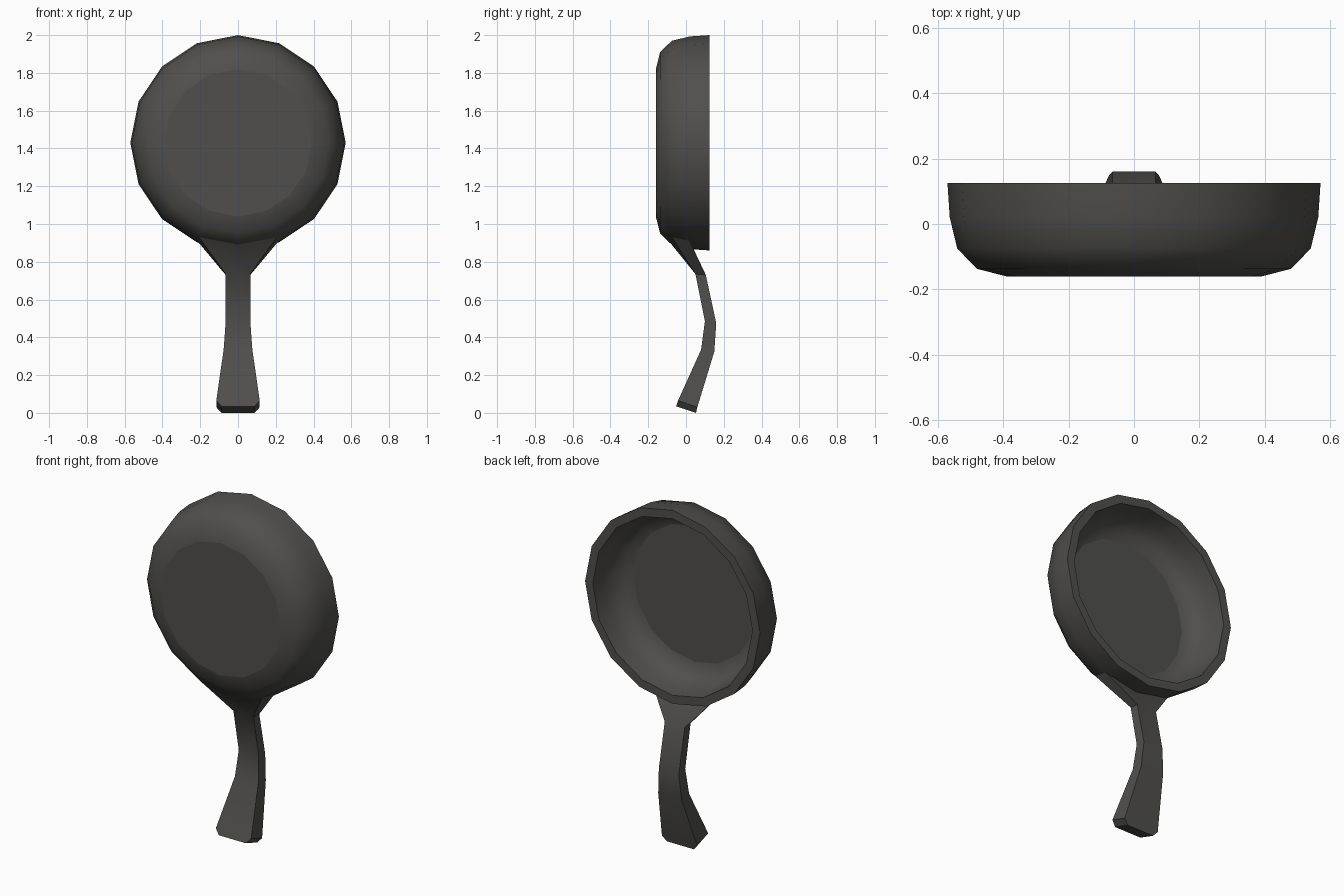
import bpy, bmesh, math

if "Cube" in bpy.data.objects:
    bpy.data.objects.remove(bpy.data.objects["Cube"])

iron = bpy.data.materials.new("dark_iron")
iron.diffuse_color = (0.08, 0.078, 0.074, 1)
iron.use_nodes = True
iron.node_tree.nodes["Principled BSDF"].inputs["Base Color"].default_value = iron.diffuse_color


def loft(name, rings, cap_start=True):
    """Skin equal-length rings of points, cap the ends and keep cap edges crisp."""
    bm = bmesh.new()
    loops = [[bm.verts.new(p) for p in ring] for ring in rings]
    n = len(loops[0])
    for a, b in zip(loops, loops[1:]):
        for i in range(n):
            j = (i + 1) % n
            bm.faces.new((a[i], a[j], b[j], b[i]))
    if cap_start:
        bm.faces.new(loops[0])
    bm.faces.new(loops[-1])
    bmesh.ops.recalc_face_normals(bm, faces=bm.faces)
    mesh = bpy.data.meshes.new(name)
    bm.to_mesh(mesh)
    bm.free()
    mesh.materials.append(iron)
    obj = bpy.data.objects.new(name, mesh)
    bpy.context.collection.objects.link(obj)
    bpy.ops.object.select_all(action='DESELECT')
    obj.select_set(True)
    bpy.context.view_layer.objects.active = obj
    bpy.ops.object.shade_smooth_by_angle(angle=math.radians(32))
    ends = (set(range(n)), set(range(n * (len(rings) - 1), n * len(rings))))
    for edge in mesh.edges:
        if any(set(edge.vertices) <= end for end in ends):
            edge.use_edge_sharp = True
    return obj


# Pan bowl: 16-sided (radius, y) profile, outside base to rim to inner floor
SIDES, CENTRE_Z = 16, 1.43
profile = [(0.39, -0.16), (0.48, -0.137), (0.54, -0.075), (0.563, 0.02),
           (0.57, 0.125), (0.52, 0.125), (0.51, 0.04), (0.49, -0.02),
           (0.45, -0.065), (0.40, -0.08)]


def bowl_point(step, r, y):
    a = 2 * math.pi * step / SIDES
    return (r * math.sin(a), y, CENTRE_Z + r * math.cos(a))


loft("pan_bowl", [[bowl_point(i, r, y) for i in range(SIDES)] for r, y in profile])

# Handle: root ring sits on the bowl wall, then stations of
# (front y, front z, back y, back z, half width)
front, back = profile[2], profile[3]
root = [bowl_point(i, *front) for i in (9, 8, 7)] + [bowl_point(i, *back) for i in (7, 8, 9)]
stations = [(0.05, 0.735, 0.105, 0.73, 0.065),
            (0.10, 0.485, 0.16, 0.475, 0.065),
            (0.08, 0.335, 0.15, 0.325, 0.076),
            (-0.042, 0.065, 0.06, 0.03, 0.115),
            (-0.052, 0.035, 0.053, 0.0, 0.088)]
loft("handle", [root] + [[(x * w, fy, fz) for x in (-1, 0, 1)] +
                         [(x * w, by, bz) for x in (1, 0, -1)]
                         for fy, fz, by, bz, w in stations], cap_start=False)
